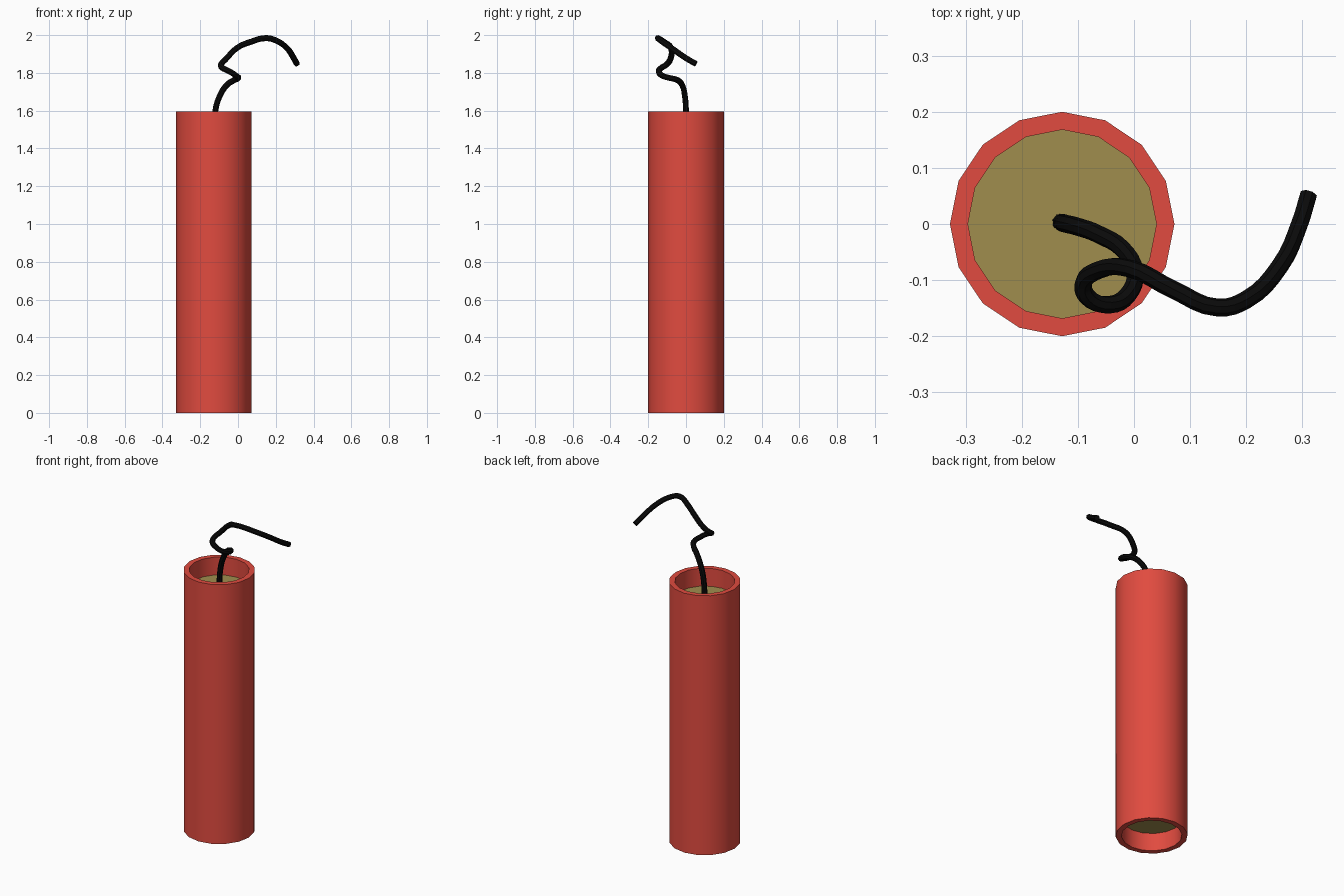
import bpy, bmesh, math

if "Cube" in bpy.data.objects:
    bpy.data.objects.remove(bpy.data.objects["Cube"])

CX, SIDES, R_OUT, R_IN, HEIGHT = -0.128, 16, 0.2, 0.168, 1.595
FILL_LOW, FILL_HIGH = 0.11, 1.485


def material(name, rgb):
    m = bpy.data.materials.new(name)
    m.diffuse_color = (*rgb, 1)
    m.use_nodes = True
    m.node_tree.nodes["Principled BSDF"].inputs["Base Color"].default_value = m.diffuse_color
    return m


def add_mesh(name, bm, mat):
    bmesh.ops.recalc_face_normals(bm, faces=bm.faces[:])
    me = bpy.data.meshes.new(name)
    bm.to_mesh(me)
    bm.free()
    ob = bpy.data.objects.new(name, me)
    bpy.context.collection.objects.link(ob)
    me.materials.append(mat)
    smooth(ob)
    return ob


def smooth(ob):
    bpy.ops.object.select_all(action='DESELECT')
    ob.select_set(True)
    bpy.context.view_layer.objects.active = ob
    bpy.ops.object.shade_smooth_by_angle(angle=math.radians(40))


def ring(bm, r, z):
    return [bm.verts.new((CX + r * math.cos(math.tau * i / SIDES),
                          r * math.sin(math.tau * i / SIDES), z)) for i in range(SIDES)]


def bridge(bm, a, b):
    for i in range(SIDES):
        j = (i + 1) % SIDES
        bm.faces.new((a[i], a[j], b[j], b[i]))


# Hollow outer tube
bm = bmesh.new()
loops = [ring(bm, r, z) for r, z in
         ((R_OUT, 0), (R_OUT, HEIGHT), (R_IN, HEIGHT), (R_IN, 0))]
for k in range(4):
    bridge(bm, loops[k], loops[(k + 1) % 4])
add_mesh("outer_tube", bm, material("red", (0.75, 0.07, 0.05)))

# Recessed filling plug
bm = bmesh.new()
low, high = ring(bm, R_IN, FILL_LOW), ring(bm, R_IN, FILL_HIGH)
bridge(bm, low, high)
bm.faces.new(low)
bm.faces.new(high)
add_mesh("filling", bm, material("tan", (0.35, 0.27, 0.076)))

# Curly fuse
path = [(-0.13, 0.003, 1.48), (-0.12, 0, 1.6), (-0.1, -0.005, 1.67),
        (-0.06, -0.02, 1.735), (-0.02, -0.045, 1.762), (0.002, -0.085, 1.773),
        (-0.01, -0.125, 1.785), (-0.045, -0.144, 1.808), (-0.083, -0.13, 1.827),
        (-0.09, -0.105, 1.843), (-0.065, -0.083, 1.872), (-0.005, -0.08, 1.932),
        (0.07, -0.117, 1.965), (0.15, -0.149, 1.984), (0.2, -0.135, 1.972),
        (0.26, -0.075, 1.93), (0.295, 0, 1.878), (0.311, 0.052, 1.848)]
cu = bpy.data.curves.new("fuse", 'CURVE')
cu.dimensions = '3D'
cu.resolution_u = 4
cu.bevel_depth = 0.016
cu.bevel_resolution = 2
cu.use_fill_caps = True
sp = cu.splines.new('BEZIER')
sp.bezier_points.add(len(path) - 1)
for p, co in zip(sp.bezier_points, path):
    p.co = co
    p.handle_left_type = p.handle_right_type = 'AUTO'
fuse = bpy.data.objects.new("fuse", cu)
bpy.context.collection.objects.link(fuse)
cu.materials.append(material("black", (0.003, 0.003, 0.003)))
bpy.ops.object.select_all(action='DESELECT')
fuse.select_set(True)
bpy.context.view_layer.objects.active = fuse
bpy.ops.object.convert(target='MESH')
smooth(bpy.context.view_layer.objects.active)
